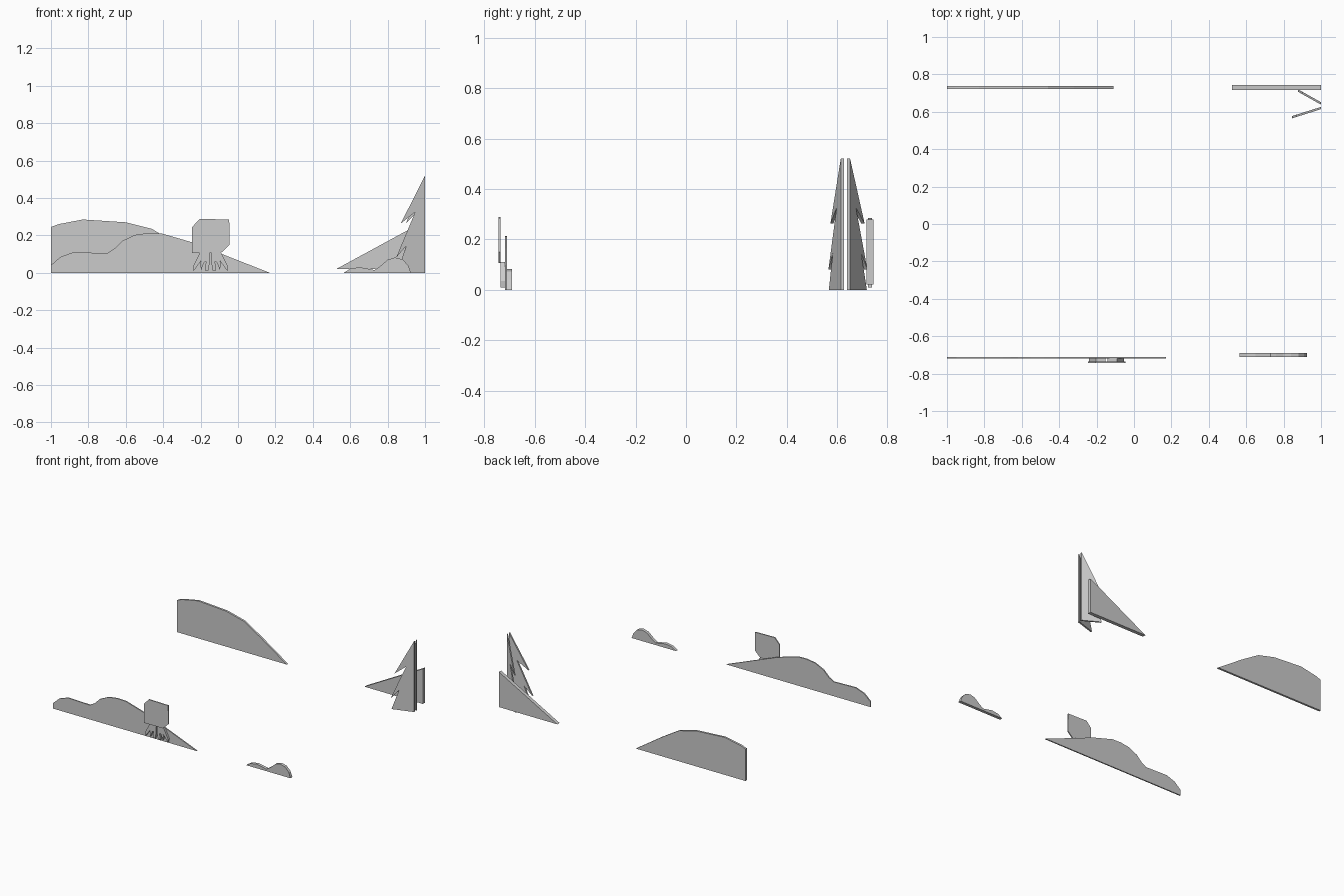
import bpy, bmesh

if "Cube" in bpy.data.objects:
    bpy.data.objects.remove(bpy.data.objects["Cube"])


def plate(name, pts, y0, y1, lean=0.0):
    """Flat cut-out: an x/z outline given thickness y0..y1; lean slants it away from x = 1."""
    bm = bmesh.new()
    face = bm.faces.new([bm.verts.new((x, y0 + lean * (1 - x), z)) for x, z in pts])
    ext = bmesh.ops.extrude_face_region(bm, geom=[face])
    verts = [g for g in ext["geom"] if isinstance(g, bmesh.types.BMVert)]
    bmesh.ops.translate(bm, vec=(0, y1 - y0, 0), verts=verts)
    bmesh.ops.recalc_face_normals(bm, faces=bm.faces)
    mesh = bpy.data.meshes.new(name)
    bm.to_mesh(mesh)
    bm.free()
    obj = bpy.data.objects.new(name, mesh)
    bpy.context.collection.objects.link(obj)
    return obj


# Back hill, cut off at the left edge
plate("back_hill", [(-1, .01), (-1, .245), (-.96, .26), (-.83, .285), (-.6, .27),
                    (-.46, .235), (-.32, .15), (-.11, .01)], .723, .738)

# Back right slope
plate("back_slope", [(.525, .02), (1, .278), (1, .02)], .717, .743)

# Front hill with two humps
plate("front_hill", [(-1, 0), (-1, .04), (-.95, .085), (-.88, .11), (-.7, .105),
                     (-.66, .13), (-.62, .17), (-.55, .203), (-.48, .213), (-.41, .211),
                     (-.245, .163), (.17, 0)], -.719, -.710)

# Low bush at front right
plate("front_bush", [(.565, 0), (.6, .022), (.65, .03), (.73, .015), (.76, .035),
                     (.8, .07), (.84, .082), (.88, .072), (.91, .04), (.925, 0)], -.712, -.69)

# Tree crown with clipped corners
plate("tree_crown", [(-.245, .107), (-.245, .245), (-.205, .288), (-.047, .285),
                     (-.045, .15), (-.09, .107)], -.743, -.735)

# Root cluster: two mirrored halves, each with two splayed prongs
mid = -.147
half = [(.005, .11), (.005, .05), (.012, .012), (.03, .012), (.024, .06), (.035, .055),
        (.05, .015), (.056, .05), (.05, .065), (.09, .01), (.093, .035), (.055, .11)]
for side, label in ((-1, "left"), (1, "right")):
    plate("roots_" + label, [(mid + side * u, z) for u, z in half], -.735, -.718)

# Two half fir trees, clipped at the right edge and slanted apart
fir = [(0, 0), (0, .52), (.13, .263), (.052, .326), (.155, .08), (.1, .145), (.15, 0)]
plate("front_fir", [(1 - u, z) for u, z in fir], .614, .626, -.316)
plate("back_fir", [(1 - u * .79, z) for u, z in fir], .638, .651, .56)
